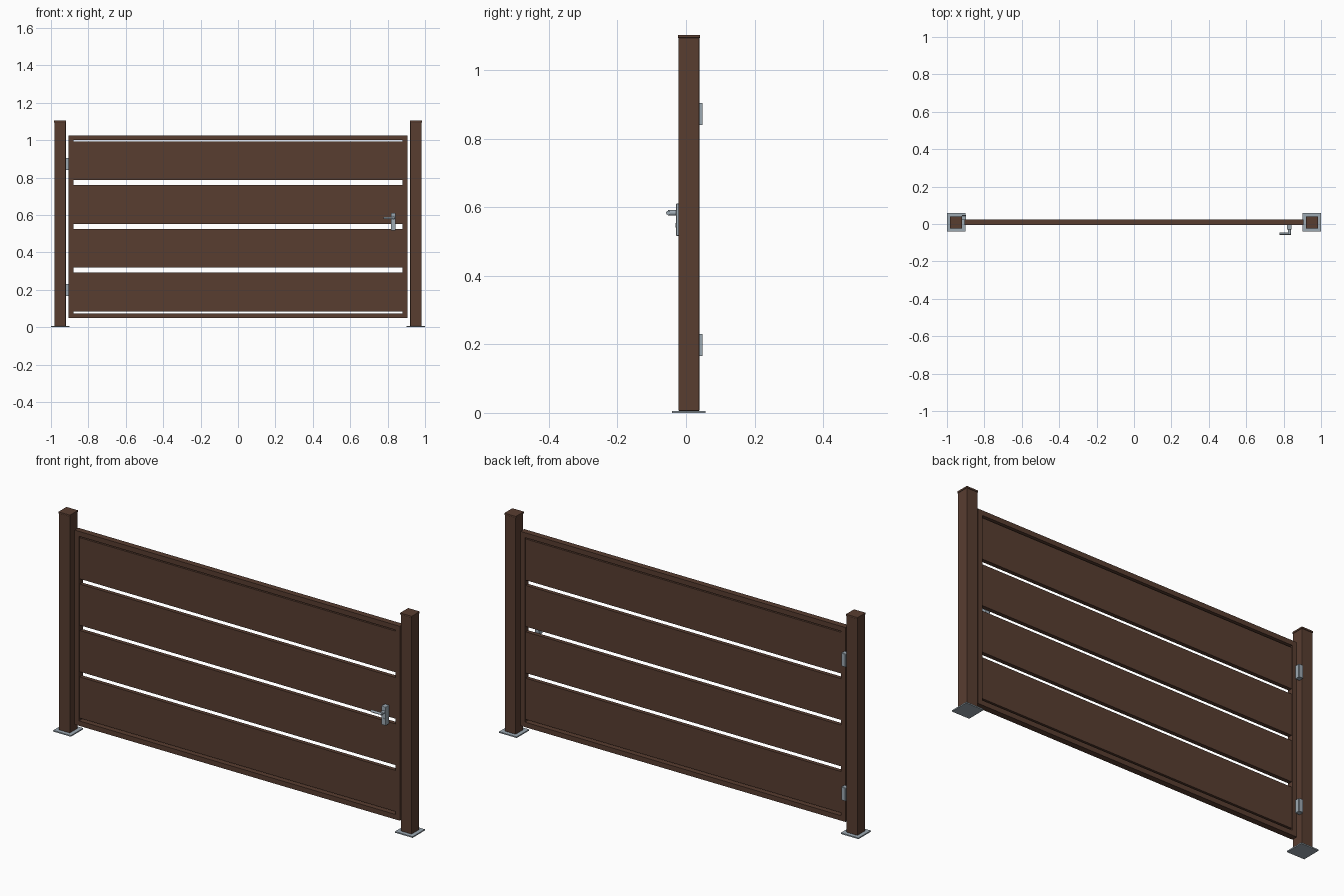
import bpy, math
from mathutils import Vector

if "Cube" in bpy.data.objects:
    bpy.data.objects.remove(bpy.data.objects["Cube"])

def mat(name, rgb):
    m = bpy.data.materials.new(name)
    m.diffuse_color = (*rgb, 1)
    m.use_nodes = True
    m.node_tree.nodes["Principled BSDF"].inputs["Base Color"].default_value = m.diffuse_color
    return m

BROWN = mat("dark brown", (0.098, 0.047, 0.030))
STEEL = mat("blue grey steel", (0.34, 0.40, 0.45))

def box(name, lo, hi, m, bevel=0.0):
    lo, hi = Vector(lo), Vector(hi)
    bpy.ops.mesh.primitive_cube_add(size=1, location=(lo + hi) / 2)
    o = bpy.context.object
    o.name = name
    o.scale = hi - lo
    bpy.ops.object.transform_apply(location=False, rotation=False, scale=True)
    o.data.materials.append(m)
    if bevel:
        b = o.modifiers.new("bevel", 'BEVEL')
        b.width, b.segments = bevel, 2
    return o

def rod(name, a, b, r, m):
    a, b = Vector(a), Vector(b)
    bpy.ops.mesh.primitive_cylinder_add(vertices=24, radius=r, depth=(b - a).length,
                                        location=(a + b) / 2)
    o = bpy.context.object
    o.name = name
    o.rotation_euler = (b - a).to_track_quat('Z', 'Y').to_euler()
    bpy.ops.object.shade_smooth_by_angle(angle=math.radians(40))
    o.data.materials.append(m)
    return o

YC = 0.0085            # centre plane of posts and gate

# posts with caps and base plates
for side, s in (("left", -1), ("right", 1)):
    x = 0.951 * s
    def centred(name, half, z0, z1, m, bevel=0.0):
        box(f"{side}_{name}", (x - half, YC - half, z0), (x + half, YC + half, z1), m, bevel)
    centred("base_plate", 0.049, 0, 0.006, STEEL)
    centred("post", 0.0305, 0.006, 1.096, BROWN, 0.002)
    centred("post_cap", 0.0325, 1.095, 1.104, BROWN, 0.0015)

# gate frame
FX, FZ0, FZ1, W, T = 0.905, 0.048, 1.026, 0.025, 0.015
for side, s in (("left", -1), ("right", 1)):
    xs = sorted((s * FX, s * (FX - W)))
    box(f"{side}_frame_stile", (xs[0], YC - T, FZ0), (xs[1], YC + T, FZ1), BROWN)
for name, z in (("bottom", FZ0), ("top", FZ1 - W)):
    box(f"{name}_frame_rail", (-FX + W, YC - T, z), (FX - W, YC + T, z + W), BROWN)

# four wide slats
for i in range(4):
    z = 0.085 + i * 0.2335
    box(f"slat_{i + 1}", (-FX + W, YC - 0.01, z), (FX - W, YC + 0.01, z + 0.207), BROWN)

# hinges on the back of the left post
for name, z in (("lower", 0.166), ("upper", 0.84)):
    box(f"{name}_hinge_leaf", (-0.921, 0.022, z), (-0.897, 0.044, z + 0.065), STEEL)
    box(f"{name}_hinge_cover", (-0.920, 0.044, z), (-0.898, 0.048, z + 0.065), STEEL, 0.001)

# lock plate, lever and key cylinder
box("lock_plate", (0.818, -0.029, 0.517), (0.842, -0.001, 0.611), STEEL, 0.002)
rod("lever_neck", (0.831, -0.029, 0.584), (0.831, -0.053, 0.584), 0.008, STEEL)
rod("lever", (0.839, -0.052, 0.584), (0.778, -0.052, 0.584), 0.006, STEEL)
rod("key_cylinder", (0.830, -0.028, 0.548), (0.830, -0.031, 0.548), 0.006, STEEL)
